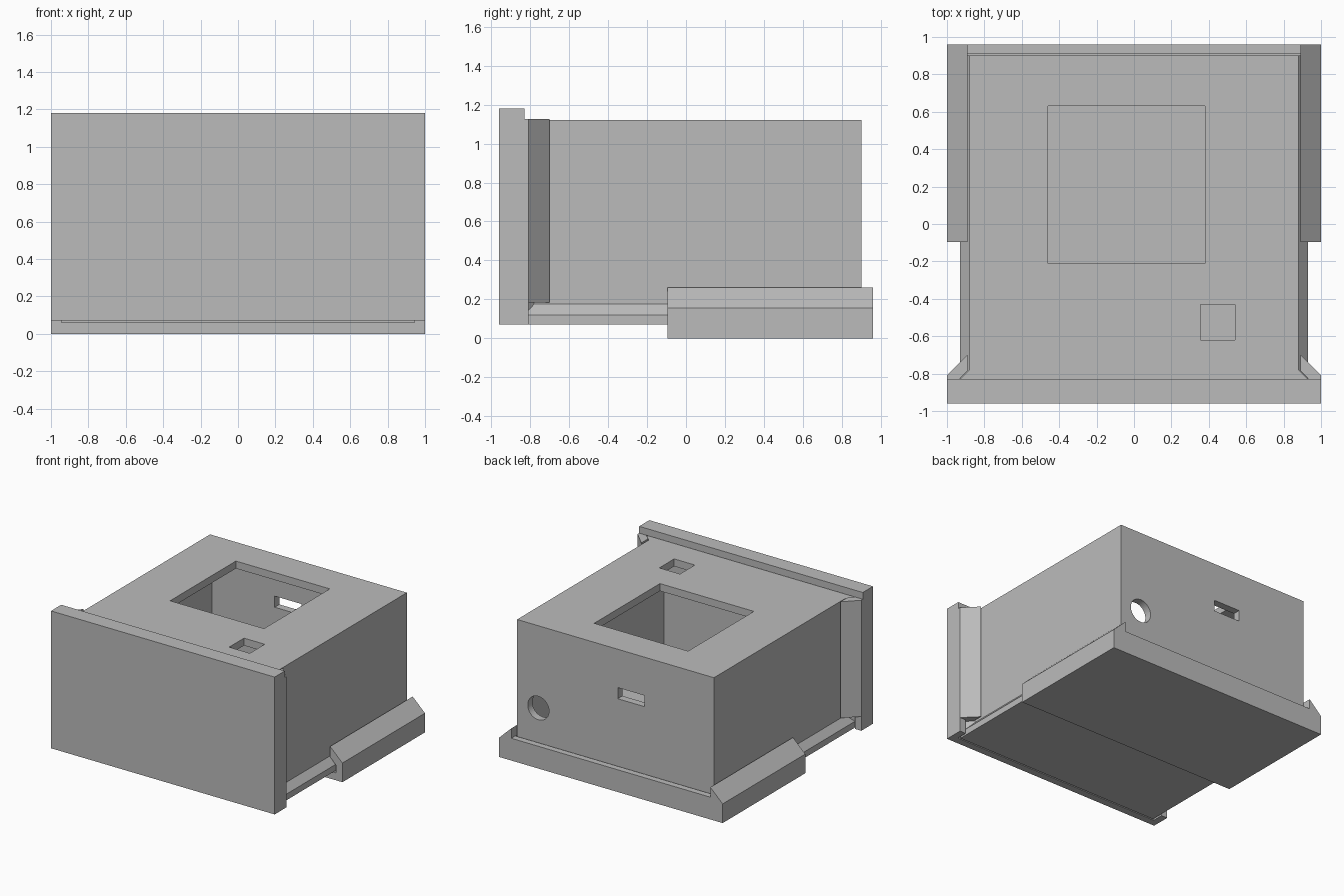
import bpy, bmesh
from mathutils import Matrix

if "Cube" in bpy.data.objects:
    bpy.data.objects.remove(bpy.data.objects["Cube"], do_unlink=True)

grey = bpy.data.materials.new("plain_grey")
grey.use_nodes = True
colour = (0.5, 0.5, 0.5, 1)
grey.diffuse_color = colour
grey.node_tree.nodes["Principled BSDF"].inputs["Base Color"].default_value = colour


def finish(name, bm):
    bmesh.ops.recalc_face_normals(bm, faces=bm.faces)
    mesh = bpy.data.meshes.new(name)
    bm.to_mesh(mesh)
    bm.free()
    mesh.materials.append(grey)
    obj = bpy.data.objects.new(name, mesh)
    bpy.context.collection.objects.link(obj)
    return obj


def prism(name, points, axis, start, end, side=1):
    """Extrude an (x, other) profile along y or z; side=-1 mirrors it in x."""
    bm = bmesh.new()

    def place(x, v, t):
        return (side * x, t, v) if axis == "y" else (side * x, v, t)
    low = [bm.verts.new(place(x, v, start)) for x, v in points]
    high = [bm.verts.new(place(x, v, end)) for x, v in points]
    bm.faces.new(low)
    bm.faces.new(high)
    for i in range(len(points)):
        j = (i + 1) % len(points)
        bm.faces.new((low[i], low[j], high[j], high[i]))
    return finish(name, bm)


def box(name, x, y, z):
    corners = [(x[0], y[0]), (x[1], y[0]), (x[1], y[1]), (x[0], y[1])]
    return prism(name, corners, "z", z[0], z[1])


def cut(target, cutter):
    mod = target.modifiers.new("cut", "BOOLEAN")
    mod.operation = "DIFFERENCE"
    mod.solver = "EXACT"
    mod.object = cutter
    cutter.hide_render = True
    bpy.context.view_layer.objects.active = target
    bpy.ops.object.modifier_apply(modifier=mod.name)
    bpy.data.objects.remove(cutter, do_unlink=True)


# Hollow body, open at the front
body = box("body", (-.88, .88), (-.89, .90), (.07, 1.12))
cut(body, box("cavity_cutter", (-.82, .82), (-1.1, .84), (.13, 1.06)))

# Openings in the top and back
cut(body, box("large_window_cutter", (-.46, .38), (-.21, .63), (1, 1.3)))
cut(body, box("small_window_cutter", (.355, .54), (-.62, -.43), (1, 1.3)))
cut(body, box("slot_cutter", (-.26, -.02), (.7, 1.1), (.72, .81)))
bm = bmesh.new()
turn = Matrix.Translation((.69, .9, .455)) @ Matrix.Rotation(1.5708, 4, "X")
bmesh.ops.create_cone(bm, cap_ends=True, segments=48, radius1=.095,
                      radius2=.095, depth=.4, matrix=turn)
cut(body, finish("round_hole_cutter", bm))

# Sliding base tray: floor and back wall
box("tray_floor", (-1, 1), (-.095, .96), (0, .06))
box("tray_back", (-.945, .945), (.91, .96), (.06, .18))

# Sliding front cover: panel and top lip
box("front_panel", (-1, 1), (-.96, -.90), (.07, 1.18))
box("front_top_lip", (-1, 1), (-.90, -.83), (1.125, 1.18))

# Dovetail rails, repeated on both sides
for label, s in (("left", 1), ("right", -1)):
    prism(label + "_body_lower_flare",
          [(.88, .07), (.93, .07), (.93, .12), (.88, .175)], "y", -.89, .90, s)
    prism(label + "_body_front_flare",
          [(.88, -.89), (.93, -.89), (.93, -.83), (.88, -.78)], "z", .07, 1.12, s)
    prism(label + "_tray_rail",
          [(1, .06), (1, .155), (.89, .26), (.89, .175), (.945, .12), (.945, .06)],
          "y", -.095, .96, s)
    prism(label + "_cover_rail",
          [(1, -.90), (1, -.81), (.89, -.70), (.89, -.785), (.945, -.84), (.945, -.90)],
          "z", .185, 1.125, s)
    prism(label + "_cover_rail_foot",
          [(1, -.90), (1, -.81), (.945, -.81), (.945, -.90)], "z", .07, .185, s)
